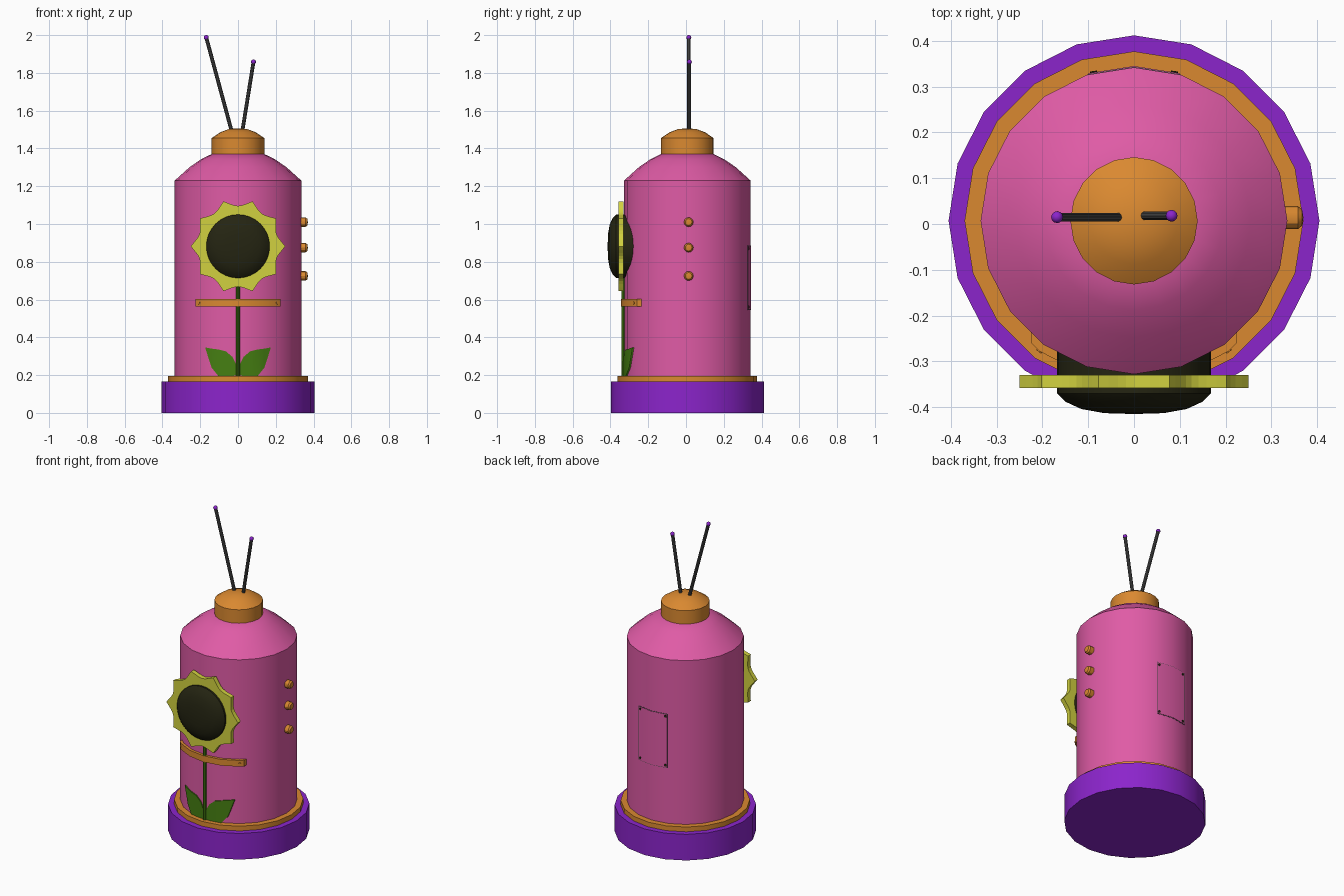
import bpy, bmesh, math
from mathutils import Vector, Matrix

if "Cube" in bpy.data.objects:
    bpy.data.objects.remove(bpy.data.objects["Cube"])

CY = 0.007          # body axis y
SIDES = 20


def material(name, rgb):
    m = bpy.data.materials.new(name)
    m.diffuse_color = (*rgb, 1)
    m.use_nodes = True
    m.node_tree.nodes["Principled BSDF"].inputs["Base Color"].default_value = m.diffuse_color
    return m


PINK = material("pink", (0.74, 0.105, 0.38))
ORANGE = material("orange", (0.70, 0.25, 0.03))
PURPLE = material("purple", (0.26, 0.018, 0.60))
YELLOW = material("yellow", (0.64, 0.64, 0.05))
GREEN = material("green", (0.06, 0.21, 0.006))
SEED = material("seed black", (0.018, 0.018, 0.006))
GREY = material("dark grey", (0.08, 0.08, 0.08))


def finish(bm, name, mat, smooth=True):
    bmesh.ops.recalc_face_normals(bm, faces=bm.faces[:])
    me = bpy.data.meshes.new(name)
    bm.to_mesh(me)
    bm.free()
    me.materials.append(mat)
    ob = bpy.data.objects.new(name, me)
    bpy.context.collection.objects.link(ob)
    if smooth:
        bpy.ops.object.select_all(action='DESELECT')
        ob.select_set(True)
        bpy.context.view_layer.objects.active = ob
        bpy.ops.object.shade_smooth_by_angle(angle=math.radians(30))
    return ob


def lathe(name, profile, mat, n=SIDES, origin=(0, CY, 0), axis=(0, 0, 1)):
    """Revolve (radius, height) points around an axis; ends are closed."""
    bm = bmesh.new()
    rot = Vector((0, 0, 1)).rotation_difference(Vector(axis)).to_matrix().to_4x4()
    mx = Matrix.Translation(origin) @ rot
    rings = []
    for r, h in profile:
        if r == 0:
            rings.append([bm.verts.new(mx @ Vector((0, 0, h)))])
        else:
            rings.append([bm.verts.new(mx @ Vector((r * math.cos(math.tau * i / n),
                                                    r * math.sin(math.tau * i / n), h)))
                          for i in range(n)])
    for a, b in zip(rings, rings[1:]):
        for i in range(n):
            j = (i + 1) % n
            if len(b) == 1:
                bm.faces.new((a[i], a[j], b[0]))
            else:
                bm.faces.new((a[i], a[j], b[j], b[i]))
    for ring in (rings[0], rings[-1]):
        if len(ring) > 1:
            bm.faces.new(ring)
    return finish(bm, name, mat)


def wall(x, r):
    """Depth of the 20-sided wall of radius r at x."""
    t = math.tau / SIDES
    k = int(math.asin(min(1, abs(x) / r)) / t)
    x0, x1 = r * math.sin(k * t), r * math.sin((k + 1) * t)
    if abs(x) > x1:
        k += 1
        x0, x1 = x1, r * math.sin((k + 1) * t)
    f = (abs(x) - x0) / (x1 - x0)
    return r * ((1 - f) * math.cos(k * t) + f * math.cos((k + 1) * t))


def strip(name, columns, r_in, r_out, side, mat):
    """Plate hugging the body, given (x, low z, high z) columns."""
    bm = bmesh.new()
    secs = []
    for x, lo, hi in columns:
        secs.append([bm.verts.new((x, CY + side * wall(x, r), z))
                     for r, z in ((r_in, lo), (r_out, lo), (r_out, hi), (r_in, hi))])
    for a, b in zip(secs, secs[1:]):
        for i in range(4):
            j = (i + 1) % 4
            bm.faces.new((a[i], a[j], b[j], b[i]))
    bm.faces.new(secs[0])
    bm.faces.new(secs[-1])
    return finish(bm, name, mat)


def rod(name, a, b, r, mat):
    a, b = Vector(a), Vector(b)
    return lathe(name, [(r, 0), (r, (b - a).length)], mat, 10, a, b - a)


# base, trim ring, body, cap
lathe("base", [(0.405, 0), (0.405, 0.165)], PURPLE)
lathe("trim_ring", [(0.37, 0.16), (0.37, 0.195)], ORANGE)
lathe("body", [(0.335, 0.17), (0.335, 1.23), (0.255, 1.302), (0.195, 1.343),
               (0.14, 1.37)], PINK)
lathe("cap", [(0.139, 1.365), (0.139, 1.455), (0.095, 1.485), (0.05, 1.502),
              (0, 1.507)], ORANGE)

# antennas with ball tips
for side, bottom, top in (("left", (-0.025, 0.015, 1.46), (-0.168, 0.015, 1.987)),
                          ("right", (0.018, 0.018, 1.46), (0.082, 0.018, 1.858))):
    rod(side + "_antenna", bottom, top, 0.010, GREY)
    bm = bmesh.new()
    bmesh.ops.create_uvsphere(bm, u_segments=12, v_segments=8, radius=0.013,
                              matrix=Matrix.Translation(top))
    finish(bm, side + "_antenna_tip", PURPLE)

# flower petals: ten-pointed scalloped plate
bm = bmesh.new()
pts = []
for i in range(80):
    t = math.tau * i / 80
    r = 0.25 - 0.036 * abs(math.sin(5 * t))
    pts.append(bm.verts.new((r * math.cos(t), -0.33, 0.882 + r * math.sin(t))))
face = bm.faces.new(pts)
ext = bmesh.ops.extrude_face_region(bm, geom=[face])
bmesh.ops.translate(bm, vec=(0, -0.028, 0),
                    verts=[v for v in ext["geom"] if isinstance(v, bmesh.types.BMVert)])
finish(bm, "petals", YELLOW, smooth=False)

# flower centre: drum with a domed front
lathe("flower_centre", [(0.168, 0.27), (0.168, 0.37), (0.15, 0.388), (0.115, 0.404),
                        (0.065, 0.413), (0, 0.415)],
      SEED, 32, (0, 0, 0.882), (0, -1, 0))

# stem and leaves
rod("stem", (0, -0.332, 0.185), (0, -0.332, 0.75), 0.011, GREEN)
leaf = [(0.0, 0.2, 0.24), (0.03, 0.195, 0.297), (0.065, 0.194, 0.326),
        (0.105, 0.196, 0.336), (0.14, 0.24, 0.34), (0.173, 0.342, 0.347)]
for side, s in (("left", -1), ("right", 1)):
    strip(side + "_leaf", [(s * x, lo, hi) for x, lo, hi in leaf],
          0.333, 0.342, -1, GREEN)

# curved strap holding the stem, with end rivets
t = math.tau / SIDES
xs = [-0.225] + [0.35 * math.sin(k * t) for k in range(-2, 3)] + [0.225]
strip("strap", [(x, 0.563, 0.602) for x in xs], 0.333, 0.352, -1, ORANGE)
for x in (-0.207, 0.207):
    y = CY - wall(x, 0.352)
    n = Vector((x, y - CY, 0))
    lathe("strap_rivet", [(0.007, -0.004), (0.007, 0.002)], ORANGE, 8, (x, y, 0.582), n)

# side buttons
for z in (1.01, 0.875, 0.725):
    lathe("button", [(0.025, 0.32), (0.025, 0.358), (0.018, 0.367), (0, 0.37)],
          ORANGE, 12, (0, 0.014, z), (1, 0, 0))

# rear hatch with corner bolts, over a dark seam
strip("hatch_seam", [(x, 0.544, 0.886) for x in (-0.102, 0, 0.102)],
      0.333, 0.3362, 1, GREY)
strip("hatch", [(x, 0.547, 0.883) for x in (-0.099, 0, 0.099)],
      0.333, 0.338, 1, PINK)
for x in (-0.088, 0.088):
    for z in (0.56, 0.87):
        y = CY + wall(x, 0.338)
        lathe("hatch_bolt", [(0.008, -0.003), (0.008, 0.003)], SEED, 8,
              (x, y, z), (math.copysign(0.156, x), 0.988, 0))
